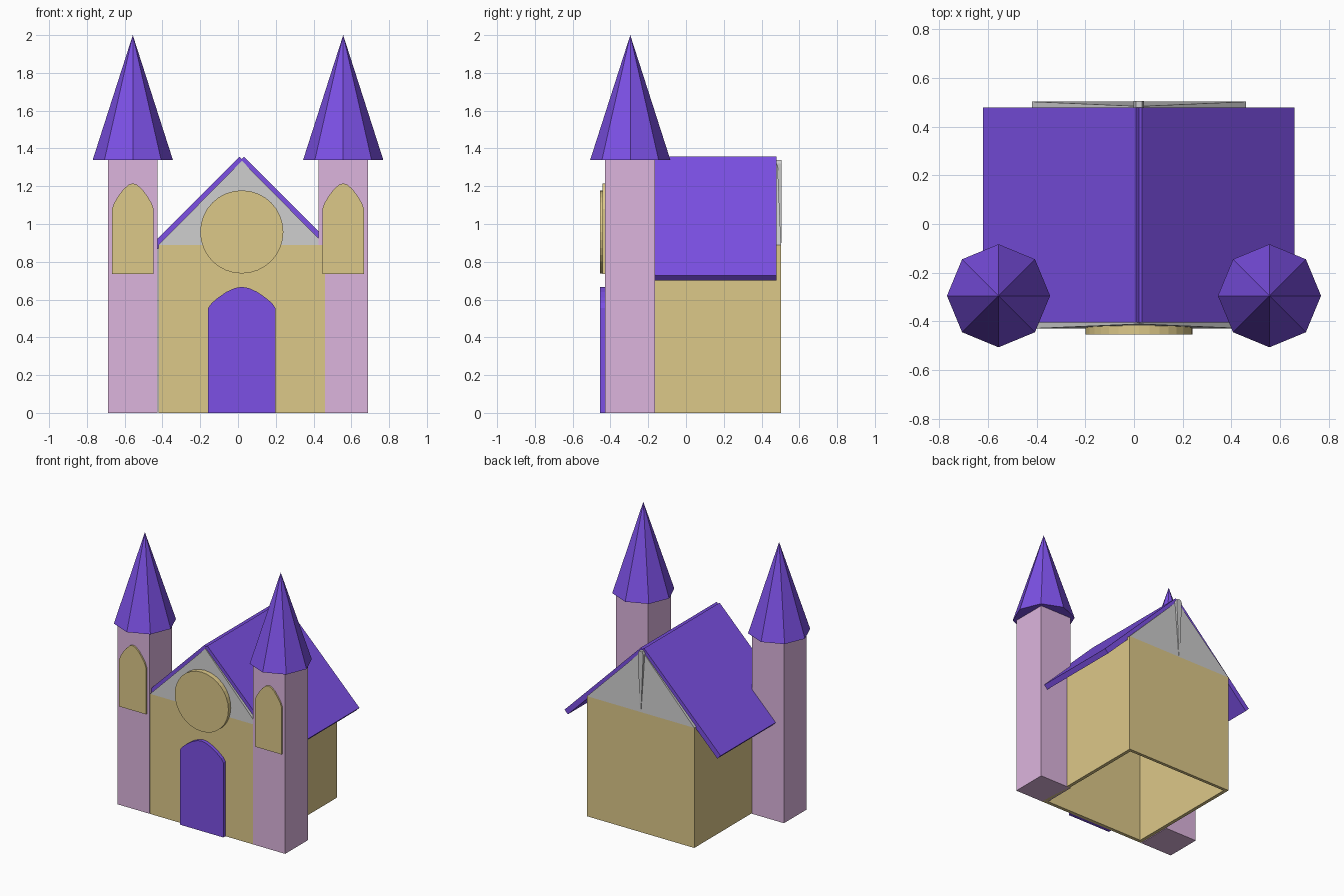
import bpy, bmesh, math

if "Cube" in bpy.data.objects:
    bpy.data.objects.remove(bpy.data.objects["Cube"])

def material(name, rgb):
    m = bpy.data.materials.new(name)
    m.diffuse_color = (*rgb, 1)
    m.use_nodes = True
    m.node_tree.nodes["Principled BSDF"].inputs["Base Color"].default_value = m.diffuse_color
    return m

PURPLE = material("purple", (0.20, 0.08, 0.78))
TAN = material("sand", (0.72, 0.58, 0.25))
PINK = material("pink", (0.72, 0.46, 0.73))
CX = 0.02  # centre line of the hall

def finish(bm, name, mat):
    bmesh.ops.recalc_face_normals(bm, faces=bm.faces)
    me = bpy.data.meshes.new(name)
    bm.to_mesh(me)
    bm.free()
    ob = bpy.data.objects.new(name, me)
    bpy.context.collection.objects.link(ob)
    if mat:
        me.materials.append(mat)
    return ob

def prism(name, profile, y0, y1, mat=None):
    """Extrude an (x, z) outline from y0 to y1."""
    bm = bmesh.new()
    face = bm.faces.new([bm.verts.new((x, y0, z)) for x, z in profile])
    ext = bmesh.ops.extrude_face_region(bm, geom=[face])
    for v in ext["geom"]:
        if isinstance(v, bmesh.types.BMVert):
            v.co.y = y1
    return finish(bm, name, mat)

def box(name, x0, x1, y0, y1, z0, z1, mat):
    return prism(name, [(x0, z0), (x1, z0), (x1, z1), (x0, z1)], y0, y1, mat)

def arch(cx, half, z0, spring, top):
    """Outline with straight jambs and a bluntly pointed head."""
    head = [(1, 0), (0.9, 0.23), (0.7, 0.5), (0.45, 0.77), (0.2, 0.95), (0, 1)]
    right = [(half, z0)] + [(half * u, spring + (top - spring) * v) for u, v in head]
    return [(cx + x, z) for x, z in right] + [(cx - x, z) for x, z in right[-2::-1]]

# Hall: four thin walls, open underneath
box("front_wall", CX - 0.44, CX + 0.44, -0.43, -0.405, 0, 0.89, TAN)
box("back_wall", CX - 0.44, CX + 0.44, 0.48, 0.503, 0, 0.89, TAN)
for s, side in ((-1, "left"), (1, "right")):
    box(side + "_wall", CX + s * 0.415, CX + s * 0.44, -0.405, 0.48, 0, 0.89, TAN)

    # Roof slab
    prism(side + "_roof", [(CX + s * x, z) for x, z in
          ((0, 1.345), (0.012, 1.357), (0.64, 0.728), (0.613, 0.70), (0, 1.312))],
          -0.405, 0.48, PURPLE)

    # Tower, spire and window
    tx = s * 0.557
    box(side + "_tower", tx - 0.131, tx + 0.131, -0.43, -0.165, 0, 1.34, PINK)
    bm = bmesh.new()
    bmesh.ops.create_cone(bm, cap_ends=True, segments=8, radius1=0.212, radius2=0, depth=0.66)
    bmesh.ops.translate(bm, verts=bm.verts, vec=(tx, -0.295, 1.67))
    finish(bm, side + "_spire", PURPLE)
    prism(side + "_tower_window", arch(tx, 0.11, 0.735, 1.08, 1.215), -0.441, -0.425, TAN)

# Gables, leaning slightly inward at the top
for name, inner, outer in (("front_gable", -0.405, -0.43), ("back_gable", 0.478, 0.503)):
    g = prism(name, [(CX - 0.44, 0.89), (CX + 0.44, 0.89), (CX, 1.335)], inner, outer)
    for v in g.data.vertices:
        if v.co.z > 1.3 and abs(v.co.y - outer) < 0.001:
            v.co.y = inner + (outer - inner) * 0.25

# Tapered post on the back gable
prism("gable_post", [(CX - 0.004, 0.9), (CX + 0.004, 0.9), (CX + 0.022, 1.32),
                     (CX + 0.012, 1.34), (CX - 0.012, 1.34), (CX - 0.022, 1.32)], 0.478, 0.505)

# Door and round window
prism("door", arch(CX, 0.178, 0, 0.555, 0.667), -0.455, -0.425, PURPLE)
ring = [(CX + 0.22 * math.cos(a), 0.958 + 0.22 * math.sin(a))
        for a in (2 * math.pi * i / 32 for i in range(32))]
prism("round_window", ring, -0.455, -0.41, TAN)
